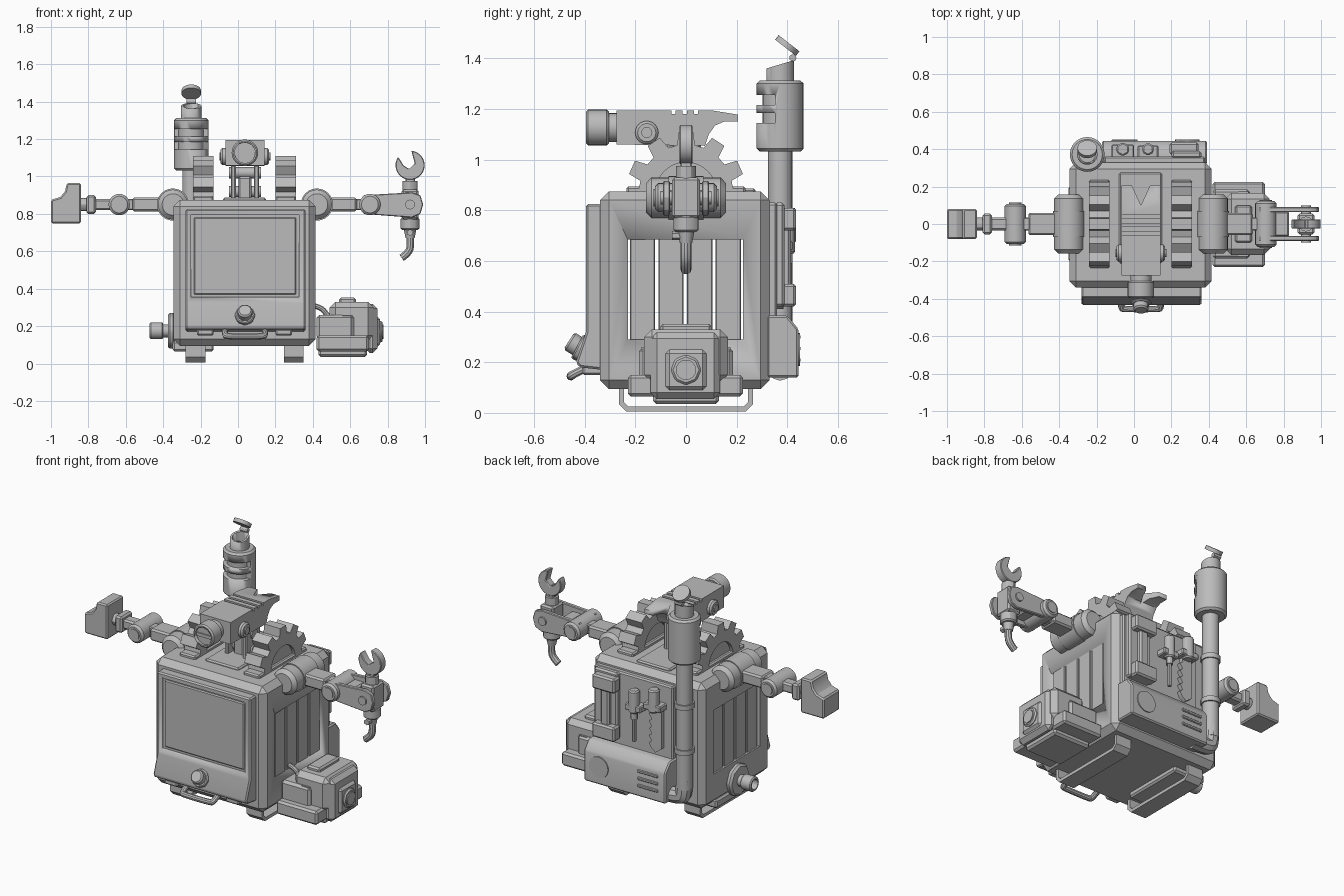
import bpy, bmesh, math
from mathutils import Vector

GREY = bpy.data.materials.new("grey")
GREY.diffuse_color = (0.5, 0.5, 0.5, 1)
CX = 0.037  # body centre line


def finish(name, bm, bevel=0.0):
    bmesh.ops.recalc_face_normals(bm, faces=bm.faces)
    if bevel:
        edges = [e for e in bm.edges if len(e.link_faces) == 2 and e.calc_face_angle(0) > 0.6]
        bmesh.ops.bevel(bm, geom=edges, offset=bevel, segments=1, affect='EDGES', clamp_overlap=True)
    me = bpy.data.meshes.new(name)
    bm.to_mesh(me)
    bm.free()
    for p in me.polygons:
        p.use_smooth = True
    me.set_sharp_from_angle(angle=math.radians(30))
    me.materials.append(GREY)
    ob = bpy.data.objects.new(name, me)
    bpy.context.collection.objects.link(ob)
    return ob


def box(name, x, y, z, bevel=0.01):
    bm = bmesh.new()
    bmesh.ops.create_cube(bm, size=1)
    for v in bm.verts:
        v.co = [(a + b) / 2 + c * (b - a) for (a, b), c in zip((x, y, z), v.co)]
    return finish(name, bm, bevel)


def cyl(name, p0, p1, r, r2=None, n=24, bevel=0.0):
    p0, p1 = Vector(p0), Vector(p1)
    d = p1 - p0
    bm = bmesh.new()
    bmesh.ops.create_cone(bm, cap_ends=True, segments=n, radius1=r,
                          radius2=r if r2 is None else r2, depth=d.length)
    q = d.to_track_quat('Z', 'Y')
    for v in bm.verts:
        v.co = q @ v.co + (p0 + p1) / 2
    return finish(name, bm, bevel)


def prism(name, pts, axis, a, b, bevel=0.0):
    i = 'xyz'.index(axis)

    def place(p, d):
        c = list(p)
        c.insert(i, d)
        return c
    bm = bmesh.new()
    lo = [bm.verts.new(place(p, a)) for p in pts]
    hi = [bm.verts.new(place(p, b)) for p in pts]
    bm.faces.new(lo)
    bm.faces.new(hi)
    for k in range(len(pts)):
        j = (k + 1) % len(pts)
        bm.faces.new((lo[k], lo[j], hi[j], hi[k]))
    return finish(name, bm, bevel)


def tube(name, pts, r):
    cu = bpy.data.curves.new(name, 'CURVE')
    cu.dimensions = '3D'
    cu.bevel_depth, cu.bevel_resolution, cu.use_fill_caps = r, 3, True
    sp = cu.splines.new('NURBS')
    sp.points.add(len(pts) - 1)
    for s, p in zip(sp.points, pts):
        s.co = (*p, 1)
    sp.order_u, sp.use_endpoint_u, sp.resolution_u = 3, True, 6
    tmp = bpy.data.objects.new(name + "_path", cu)
    bpy.context.collection.objects.link(tmp)
    me = bpy.data.meshes.new_from_object(tmp.evaluated_get(bpy.context.evaluated_depsgraph_get()))
    bpy.data.objects.remove(tmp)
    bm = bmesh.new()
    bm.from_mesh(me)
    return finish(name, bm)


def cut(ob, cutter):
    m = ob.modifiers.new("cut", 'BOOLEAN')
    m.object, m.operation, m.solver = cutter, 'DIFFERENCE', 'EXACT'
    cutter.hide_render = True
    cutter.hide_set(True)


def arc(cx, cz, r, a0, a1, n):
    return [(cx + r * math.cos(math.radians(a0 + (a1 - a0) * k / n)),
             cz + r * math.sin(math.radians(a0 + (a1 - a0) * k / n))) for k in range(n + 1)]


# Body with see-through side windows and slats
body = box("body", (-0.345, 0.415), (-0.34, 0.33), (0.095, 0.875), 0.035)
cut(body, box("window_cutter", (-0.6, 0.7), (-0.23, 0.225), (0.29, 0.685), 0))
for s in (-1, 1):
    x = CX + s * 0.36
    for k in range(4):
        y = -0.172 + k * 0.113
        box("slat", (x - 0.012, x + 0.012), (y - 0.05, y + 0.05), (0.28, 0.69), 0.004)
box("top_panel", (-0.08, 0.15), (-0.21, 0.275), (0.86, 0.887), 0.008)

# Front panel, screen recess and lower lip
front = prism("front_panel", [(-0.33, 0.825), (-0.395, 0.825), (-0.395, 0.32), (-0.435, 0.2),
                              (-0.42, 0.18), (-0.33, 0.17)], 'x', -0.28, 0.36, 0.008)
cut(front, box("screen_cutter", (-0.25, 0.325), (-0.5, -0.38), (0.355, 0.795), 0))
box("screen", (-0.235, 0.31), (-0.387, -0.36), (0.368, 0.782), 0.006)
for x in (-0.175, 0.245):
    box("hinge", (x - 0.045, x + 0.045), (-0.41, -0.33), (0.15, 0.185), 0.008)
cyl("button_base", (CX, -0.405, 0.25), (CX, -0.43, 0.263), 0.055, n=8, bevel=0.006)
cyl("button", (CX, -0.42, 0.258), (CX, -0.462, 0.285), 0.04, n=16, bevel=0.008)
tube("front_handle", [(-0.07, -0.39, 0.18), (-0.07, -0.45, 0.15), (-0.055, -0.455, 0.145),
                      (0.13, -0.455, 0.145), (0.145, -0.45, 0.15), (0.145, -0.39, 0.18)], 0.017)

# Skids: flat U straps
for x0 in (-0.28, 0.245):
    prism("skid", [(-0.265, 0.12), (-0.265, 0.035), (-0.235, 0.005), (0.235, 0.005), (0.265, 0.035),
                   (0.265, 0.12), (0.245, 0.12), (0.245, 0.042), (0.227, 0.025), (-0.227, 0.025),
                   (-0.245, 0.042), (-0.245, 0.12)], 'x', x0, x0 + 0.105)

# Half gears on the roof
gear = [(0.19, 0.86)]
for t in (24, 57, 90, 123, 156):
    for da, r in ((-11, 0.185), (-7, 0.235), (7, 0.235), (11, 0.185)):
        gear += arc(0, 0.875, r, t + da, t + da, 1)[:1]
gear += [(-0.19, 0.86), (-0.12, 0.86)] + arc(0, 0.87, 0.12, 180, 0, 16) + [(0.12, 0.86)]
for x0 in (-0.24, 0.2):
    prism("gear", gear, 'x', x0, x0 + 0.11)
    cyl("gear_hub", (x0 + 0.02, 0, 0.87), (x0 + 0.09, 0, 0.87), 0.122, n=32)
    box("gear_mount", (x0, x0 + 0.11), (-0.235, 0.235), (0.85, 0.895), 0.008)

# Neck
for s in (-1, 1):
    x = CX + s * 0.062
    box("neck_post", (x - 0.013, x + 0.013), (-0.08, 0.06), (0.87, 1.06), 0.006)
for z in (0.92, 1.02):
    cyl("neck_axle", (CX - 0.085, -0.01, z), (CX + 0.085, -0.01, z), 0.03, n=16)
box("neck_core", (CX - 0.035, CX + 0.035), (-0.05, 0.04), (0.87, 1.0))

# Claw-hammer head with eye barrel
prof = [(-0.275, 1.06), (-0.275, 1.195)]
for y in (-0.05, -0.005, 0.04):
    prof += [(y - 0.008, 1.195), (y - 0.008, 1.18), (y + 0.008, 1.18), (y + 0.008, 1.195)]
prof += [(0.1, 1.195), (0.205, 1.178), (0.205, 1.15), (0.15, 1.15), (0.115, 1.135), (0.09, 1.1), (0.075, 1.055)]
head = prism("head", prof, 'x', CX - 0.105, CX + 0.105)
cut(head, prism("claw_cutter", [(CX, 0.1), (CX - 0.055, 0.22), (CX + 0.055, 0.22)], 'z', 1.0, 1.3))
cyl("eye_neck", (CX, -0.27, 1.127), (CX, -0.32, 1.127), 0.057)
barrel = cyl("eye_barrel", (CX, -0.305, 1.127), (CX, -0.395, 1.127), 0.071, bevel=0.008)
cut(barrel, cyl("eye_cutter", (CX, -0.38, 1.127), (CX, -0.45, 1.127), 0.055))
box("eye_slot", (CX - 0.05, CX + 0.05), (-0.388, -0.37), (1.117, 1.137), 0)
cyl("head_knob", (CX - 0.13, -0.155, 1.107), (CX + 0.13, -0.155, 1.107), 0.046, bevel=0.01)
cyl("head_knob_pin", (CX - 0.137, -0.155, 1.107), (CX + 0.137, -0.155, 1.107), 0.022, n=12)

# Shoulders, upper arms and elbows, mirrored
Z = 0.85
for s in (-1, 1):
    x = CX + s * 0.385
    cyl("shoulder", (x, -0.158, Z), (x, 0.158, Z), 0.08, bevel=0.022)
    cyl("shoulder_band", (x, -0.07, Z), (x, 0.07, Z), 0.086)
    ex, h = (0.705, 0.122) if s > 0 else (-0.635, 0.108)
    box("upper_arm", tuple(sorted((x, ex - s * 0.07))), (-0.06, 0.06), (Z - 0.037, Z + 0.037))
    box("arm_tongue", tuple(sorted((ex - s * 0.1, ex))), (-0.035, 0.035), (Z - 0.03, Z + 0.03), 0.006)
    cyl("elbow", (ex, -h, Z), (ex, h, Z), 0.057, bevel=0.012)
    cyl("elbow_pin", (ex, -h - 0.006, Z), (ex, h + 0.006, Z), 0.034)

# Left forearm with mallet hand
box("left_forearm", (-0.77, -0.66), (-0.035, 0.035), (0.82, 0.88))
box("left_wrist", (-0.81, -0.76), (-0.055, 0.055), (0.8, 0.9))
cyl("left_wrist_pin", (-0.85, 0, Z), (-0.8, 0, Z), 0.035, n=12)
prism("mallet_hand", [(-0.84, 0.965), (-0.915, 0.965), (-0.925, 0.92), (-0.95, 0.89), (-1.0, 0.875),
                      (-1.0, 0.75), (-0.84, 0.75)], 'y', -0.08, 0.08, 0.008)

# Right forearm plates with wrench and hook tool
for s in (-1, 1):
    y = s * 0.077
    prism("forearm_plate", [(0.67, 0.9), (0.93, 0.915), (0.975, 0.9), (0.99, 0.85), (0.975, 0.8),
                            (0.93, 0.78), (0.67, 0.8)], 'y', y - 0.013, y + 0.013, 0.004)
box("forearm_spacer", (0.75, 0.83), (-0.07, 0.07), (0.82, 0.88))
cyl("tool_pivot", (0.92, -0.1, Z), (0.92, 0.1, Z), 0.026, n=16)
box("tool_body", (0.875, 0.965), (-0.055, 0.055), (0.77, 0.93))
cyl("tool_collar", (0.92, 0, 0.92), (0.92, 0, 0.975), 0.04, n=12)
prism("wrench", arc(0.92, 1.06, 0.078, 145, 395 + 50, 24) + [(0.945, 1.07), (0.915, 1.04), (0.885, 1.06)],
      'y', -0.025, 0.025, 0.004)
box("wrench_neck", (0.895, 0.945), (-0.022, 0.022), (0.95, 1.01), 0.005)
cyl("hook_collar", (0.92, 0, 0.78), (0.92, 0, 0.715), 0.05, n=12, bevel=0.008)
cyl("hook_cone", (0.92, 0, 0.72), (0.92, 0, 0.67), 0.034, 0.024, 12)
cyl("hook_bolt", (0.92, -0.055, 0.7), (0.92, 0.0, 0.7), 0.018, n=6)
tube("hook", [(0.92, 0, 0.69), (0.925, 0, 0.63), (0.91, 0, 0.59), (0.875, 0, 0.565)], 0.021)

# Engine box on the right side
box("engine_tray", (0.42, 0.7), (-0.23, 0.225), (0.065, 0.15), 0.012)
box("engine_floor", (0.43, 0.69), (-0.13, 0.13), (0.035, 0.1), 0.012)
box("engine_steps", (0.42, 0.62), (-0.185, 0.185), (0.13, 0.26), 0.015)
box("engine", (0.49, 0.725), (-0.165, 0.165), (0.12, 0.33), 0.03)
box("engine_lid", (0.54, 0.63), (-0.1, 0.1), (0.32, 0.352), 0.01)
box("engine_face", (0.68, 0.745), (-0.14, 0.135), (0.055, 0.318), 0.025)
box("engine_face_step", (0.73, 0.76), (-0.08, 0.08), (0.09, 0.25), 0.015)
cyl("engine_port", (0.74, 0, 0.17), (0.772, 0, 0.17), 0.06, n=8, bevel=0.008)
cyl("engine_port_core", (0.75, 0, 0.17), (0.778, 0, 0.17), 0.04, n=16)
for s in (-1, 1):
    y = s * 0.167
    for x in (0.565, 0.605):
        box("engine_latch_side", (x - 0.007, x + 0.007), (y - 0.008, y + 0.008), (0.17, 0.25), 0)
    box("engine_latch_top", (0.558, 0.612), (y - 0.008, y + 0.008), (0.245, 0.26), 0)
tube("engine_hose", [(0.4, -0.08, 0.31), (0.45, -0.08, 0.3), (0.48, -0.08, 0.25), (0.52, -0.08, 0.24)], 0.015)

# Tap on the left side
cyl("tap_flange", (-0.335, 0, 0.175), (-0.375, 0, 0.175), 0.1, n=8, bevel=0.012)
cyl("tap_stem", (-0.37, 0, 0.175), (-0.42, 0, 0.175), 0.035, n=16)
tap = cyl("tap_ring", (-0.4, 0, 0.175), (-0.472, 0, 0.175), 0.045, bevel=0.006)
cut(tap, cyl("tap_cutter", (-0.43, 0, 0.175), (-0.5, 0, 0.175), 0.03))
box("left_foot_block", (-0.35, -0.13), (-0.2, 0.2), (0.065, 0.12))

# Exhaust stack with muffler and tilted lid
PX, PY = -0.25, 0.372
cyl("stack_pipe", (PX, PY, 0.24), (PX, PY, 1.05), 0.048)
tube("stack_elbow", [(PX, PY, 0.3), (PX, PY, 0.2), (PX + 0.03, PY, 0.175), (PX + 0.14, PY, 0.175)], 0.048)
for z in (0.46, 0.74):
    cyl("pipe_clamp", (PX, PY, z), (PX, PY, z + 0.03), 0.056)
    box("clamp_arm", (PX - 0.02, PX + 0.02), (0.32, PY), (z, z + 0.03), 0)
muffler = cyl("muffler", (PX, PY, 1.032), (PX, PY, 1.312), 0.093, bevel=0.012)
for z in (1.165, 1.235):
    cut(muffler, box("slot_cutter", (PX - 0.2, PX + 0.2), (PY - 0.2, PY - 0.02), (z - 0.02, z + 0.02), 0))
cyl("muffler_core", (PX, PY, 1.05), (PX, PY, 1.3), 0.07)
neck = cyl("stack_neck", (PX, PY, 1.3), (PX, PY, 1.4), 0.055)
cut(neck, prism("slant_cutter", [(0.2, 1.325), (0.5, 1.415), (0.5, 1.6), (0.2, 1.6)], 'x', -0.5, 0))
cut(neck, cyl("bore_cutter", (PX, PY, 1.33), (PX, PY, 1.5), 0.042))
cyl("lid", (PX, 0.393, 1.442), (PX, 0.407, 1.46), 0.052)
cyl("lid_hinge", (PX - 0.025, 0.422, 1.402), (PX + 0.025, 0.422, 1.402), 0.014, n=12)

# Back: lower box, gauge, louvres
prism("back_box", [(0.32, 0.14), (0.445, 0.14), (0.445, 0.33), (0.4, 0.385), (0.32, 0.385)], 'x', -0.17, 0.39, 0.008)
cyl("gauge", (0.285, 0.43, 0.25), (0.285, 0.451, 0.25), 0.065)
for k in range(3):
    z = 0.2 + k * 0.045
    box("louvre", (-0.12, 0.02), (0.43, 0.452), (z, z + 0.018), 0.004)

# Back: tool board with holder, screwdriver, saw
box("tool_board", (-0.16, 0.38), (0.32, 0.36), (0.37, 0.83), 0.008)
box("holder_back", (0.2, 0.36), (0.35, 0.39), (0.42, 0.83))
for z in (0.42, 0.72):
    box("holder_bracket", (0.19, 0.345), (0.37, 0.435), (z, z + 0.09))
box("holder_bar", (0.24, 0.3), (0.37, 0.415), (0.45, 0.78))
cyl("driver_handle", (0.075, 0.4, 0.63), (0.075, 0.4, 0.77), 0.035, n=6, bevel=0.008)
cyl("driver_collar", (0.075, 0.4, 0.59), (0.075, 0.4, 0.635), 0.02, n=12)
cyl("driver_shaft", (0.075, 0.4, 0.45), (0.075, 0.4, 0.6), 0.012, n=8)
box("driver_clip", (0.02, 0.13), (0.35, 0.42), (0.64, 0.68), 0.006)
saw = [(-0.1, 0.72), (-0.1, 0.44), (-0.06, 0.41), (-0.03, 0.43)]
for k in range(5):
    saw += [(-0.015, 0.46 + k * 0.045), (-0.035, 0.475 + k * 0.045)]
prism("saw_blade", saw + [(-0.02, 0.72)], 'y', 0.355, 0.385)
cyl("saw_handle", (-0.06, 0.4, 0.67), (-0.06, 0.4, 0.81), 0.038, n=6, bevel=0.008)
box("saw_clip", (-0.12, 0.0), (0.35, 0.425), (0.68, 0.72), 0.006)
